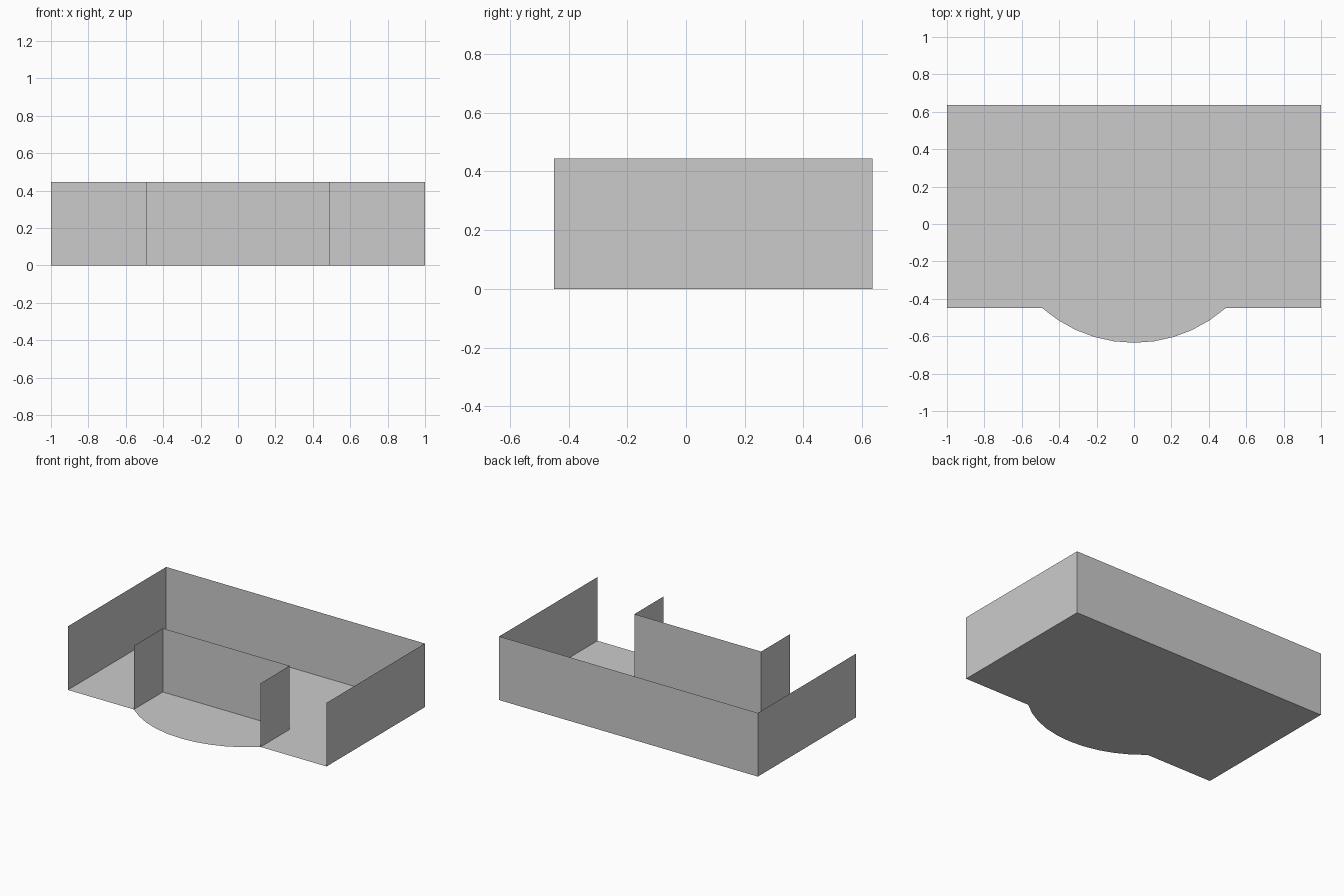
import bpy, bmesh, math

if "Cube" in bpy.data.objects:
    bpy.data.objects.remove(bpy.data.objects["Cube"])

H = 0.445                 # wall height
BACK, FRONT = 0.635, -0.45
BOW = -0.635              # foremost point of the bowed floor edge
HALF = 0.49               # half width of the recess
RECESS_Y = -0.13          # back of the recess


def make_object(name, build):
    bm = bmesh.new()
    build(bm)
    mesh = bpy.data.meshes.new(name)
    bm.to_mesh(mesh)
    bm.free()
    obj = bpy.data.objects.new(name, mesh)
    bpy.context.collection.objects.link(obj)
    return obj


def wall(name, path):
    """Thin upright sheet following a plan path."""
    def build(bm):
        low = [bm.verts.new((x, y, 0)) for x, y in path]
        high = [bm.verts.new((x, y, H)) for x, y in path]
        for i in range(len(path) - 1):
            bm.faces.new((low[i], low[i + 1], high[i + 1], high[i]))
    return make_object(name, build)


def floor_outline():
    sag = FRONT - BOW
    radius = (HALF ** 2 + sag ** 2) / (2 * sag)
    span = math.asin(HALF / radius)
    steps = 10
    arc = []
    for i in range(steps + 1):
        a = -span + 2 * span * i / steps
        arc.append((radius * math.sin(a), BOW + radius * (1 - math.cos(a))))
    return [(-1, BACK), (-1, FRONT)] + arc + [(1, FRONT), (1, BACK)]


# Floor sheet with bowed front step
make_object("floor", lambda bm: bm.faces.new(
    [bm.verts.new((x, y, 0)) for x, y in floor_outline()]))

# Outer back and side walls, open at the front
wall("outer_walls", [(-1, FRONT), (-1, BACK), (1, BACK), (1, FRONT)])

# U-shaped entrance recess
wall("recess_walls", [(-HALF, FRONT), (-HALF, RECESS_Y),
                      (HALF, RECESS_Y), (HALF, FRONT)])
